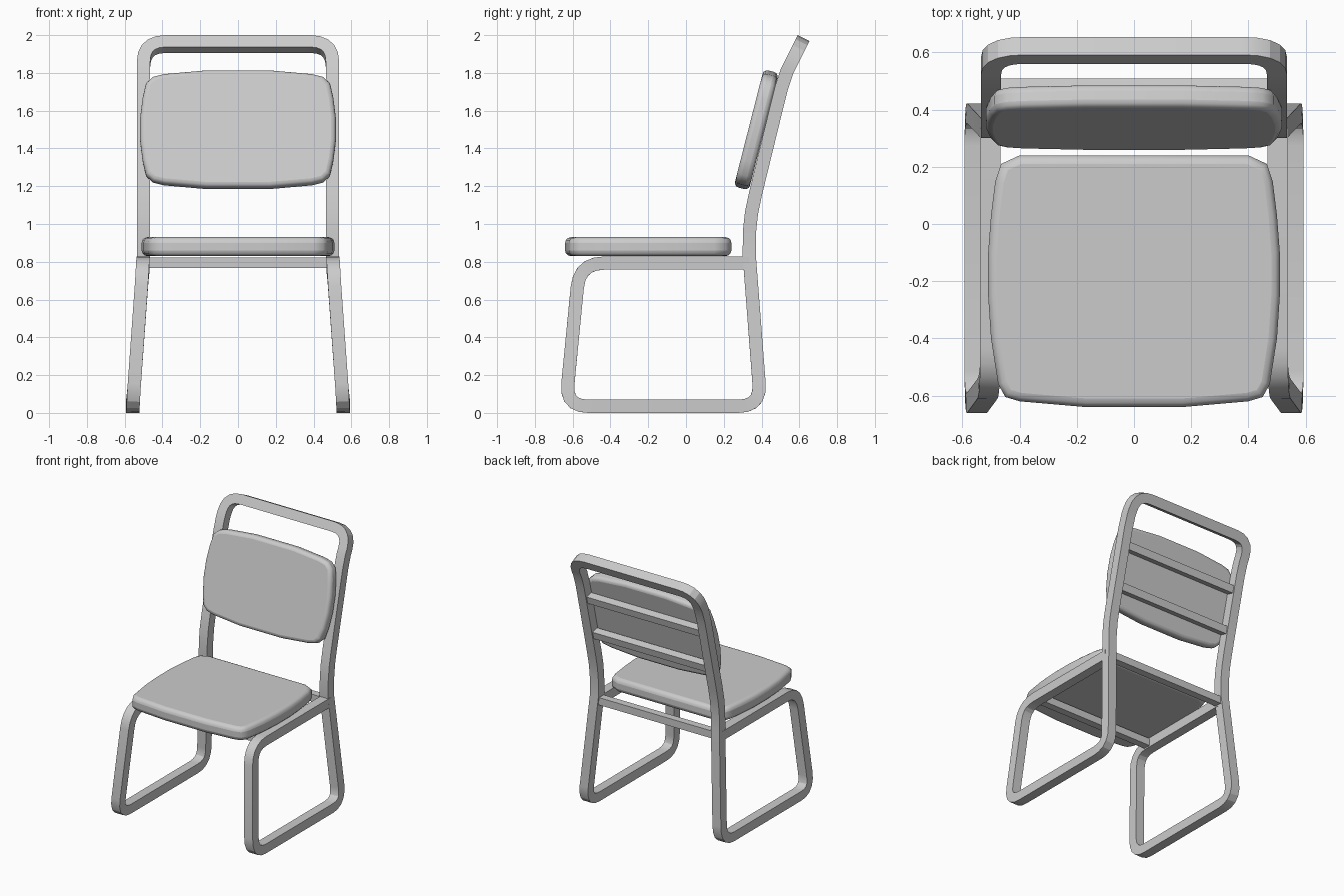
import bpy, bmesh, math
from mathutils import Vector

cube = bpy.data.objects.get("Cube")
if cube:
    bpy.data.objects.remove(cube, do_unlink=True)

grey = bpy.data.materials.new("plain grey")
grey.use_nodes = True
COLOUR = (0.6, 0.6, 0.6, 1)
grey.diffuse_color = COLOUR
grey.node_tree.nodes["Principled BSDF"].inputs["Base Color"].default_value = COLOUR

BAR = 0.035      # half thickness of the frame tube
POST_X = 0.5     # centre line of the posts
SEAT_Z = 0.83    # height where the legs begin to splay


def add_object(name, bm):
    bmesh.ops.recalc_face_normals(bm, faces=bm.faces)
    mesh = bpy.data.meshes.new(name)
    bm.to_mesh(mesh)
    bm.free()
    mesh.materials.append(grey)
    obj = bpy.data.objects.new(name, mesh)
    bpy.context.collection.objects.link(obj)
    return obj


def smooth(obj, angle):
    bpy.ops.object.select_all(action='DESELECT')
    obj.select_set(True)
    bpy.context.view_layer.objects.active = obj
    bpy.ops.object.shade_smooth_by_angle(angle=math.radians(angle))


def rounded(before, corner, after, cut, steps=5):
    """Points of a curve that replaces a sharp corner."""
    a = corner + (before - corner).normalized() * cut
    b = corner + (after - corner).normalized() * cut
    return [a.lerp(corner, t).lerp(corner.lerp(b, t), t)
            for t in (i / steps for i in range(steps + 1))]


def side(y, z):
    return Vector((POST_X + max(0, SEAT_Z - z) * 0.072, y, z))


# Frame: one square tube, seat rail to leg to floor runner to post to top hoop
rail_end, knee = side(0.335, 0.793), side(-0.563, 0.793)
toe, heel, hip = side(-0.637, 0.035), side(0.396, 0.035), side(0.335, 0.83)
path = [rail_end]
path += rounded(rail_end, knee, toe, 0.13)
path += rounded(knee, toe, heel, 0.12)
path += rounded(toe, heel, hip, 0.12)
post = [hip, side(0.336, 0.96), side(0.347, 1.06), side(0.368, 1.16),
        side(0.485, 1.64), side(0.505, 1.72), side(0.535, 1.81)]
path += post
hoop_start = len(path)
top_corner = side(0.607, 1.953)
top_middle = Vector((0, 0.607, 1.953))
path += rounded(post[-1], top_corner, top_middle, 0.12)
path.append(top_middle)

hoop_normal = (top_corner - post[-1]).cross(Vector((1, 0, 0))).normalized()
bm = bmesh.new()
rings = []
for i, p in enumerate(path):
    ahead = (path[min(i + 1, len(path) - 1)] - p).normalized()
    behind = (p - path[max(i - 1, 0)]).normalized()
    tangent = (ahead + behind).normalized()
    n = hoop_normal if i >= hoop_start else tangent.cross(Vector((1, 0, 0))).normalized()
    b = tangent.cross(n).normalized()
    rings.append([bm.verts.new(p + (n * u + b * v) * BAR)
                  for u, v in ((-1, -1), (1, -1), (1, 1), (-1, 1))])
for r, s in zip(rings, rings[1:]):
    for k in range(4):
        bm.faces.new((r[k], r[(k + 1) % 4], s[(k + 1) % 4], s[k]))
bm.faces.new(rings[0])
frame = add_object("tube_frame", bm)
mirror = frame.modifiers.new("mirror", 'MIRROR')
mirror.use_clip = True
smooth(frame, 20)


# Cross bars between the two sides
def cross_bar(name, y, z, depth, height, tilt=0):
    bm = bmesh.new()
    bmesh.ops.create_cube(bm, size=1)
    bmesh.ops.scale(bm, vec=(2 * (POST_X - 0.02), depth, height), verts=bm.verts)
    bar = add_object(name, bm)
    bar.location = (0, y, z)
    bar.rotation_euler.x = tilt


LEAN = math.radians(14.3)
cross_bar("rear_seat_bar", 0.335, 0.795, 0.055, 0.055)
cross_bar("front_seat_bar", -0.42, 0.795, 0.055, 0.055)
for name, y, z in (("upper_back_slat", 0.475, 1.61), ("lower_back_slat", 0.405, 1.32)):
    cross_bar(name, y, z, 0.055, 0.055, -LEAN)


# Cushions: bulging outline, extruded and softly bevelled
def cushion(name, half_outline, thickness, bevel):
    outline = half_outline + [(-x, y) for x, y in reversed(half_outline)]
    bm = bmesh.new()
    base = bm.faces.new([bm.verts.new((x, y, -thickness / 2)) for x, y in outline])
    grown = bmesh.ops.extrude_face_region(bm, geom=[base], use_keep_orig=True)
    bmesh.ops.translate(bm, vec=(0, 0, thickness),
                        verts=[g for g in grown["geom"] if isinstance(g, bmesh.types.BMVert)])
    obj = add_object(name, bm)
    mod = obj.modifiers.new("soft_edge", 'BEVEL')
    mod.width = bevel
    mod.segments = 3
    mod.limit_method = 'ANGLE'
    mod.angle_limit = math.radians(50)
    smooth(obj, 50)
    return obj


seat = cushion("seat_cushion", [
    (0.17, -0.64), (0.4, -0.62), (0.45, -0.605), (0.475, -0.56), (0.5, -0.4),
    (0.51, -0.25), (0.51, -0.1), (0.5, 0.03), (0.485, 0.15), (0.465, 0.21),
    (0.4, 0.24)], 0.1, 0.03)
seat.location.z = 0.88

quarter = [(0.17, 0.32), (0.39, 0.3), (0.45, 0.285), (0.487, 0.25),
           (0.505, 0.17), (0.518, 0.06)]
back = cushion("back_cushion",
               [(x, -y) for x, y in quarter] + quarter[::-1], 0.082, 0.025)
back.location = (0, 0.372, 1.499)
back.rotation_euler.x = math.pi / 2 - LEAN
